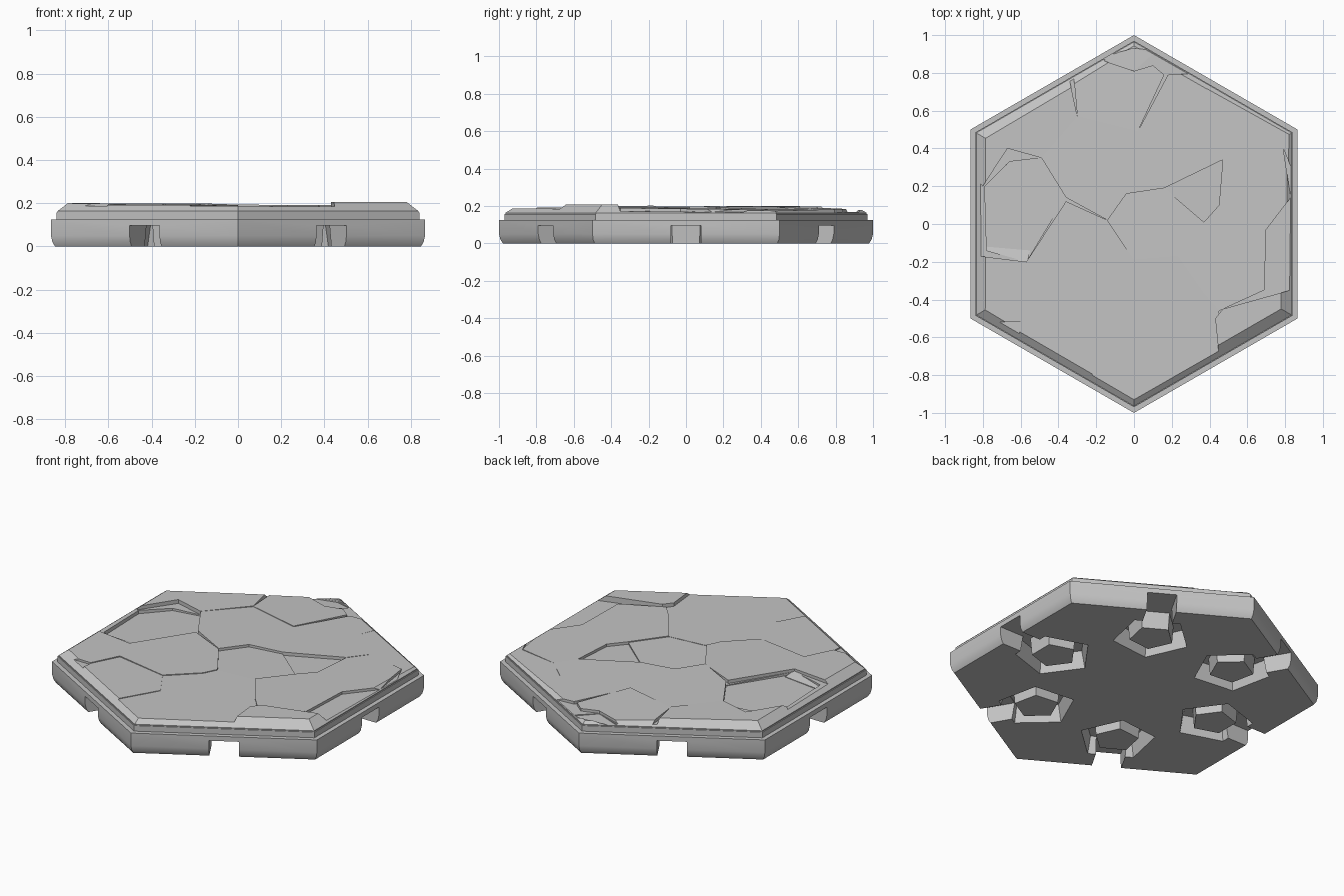
import bpy, bmesh, math
from mathutils import Vector

default = bpy.data.objects.get("Cube")
if default:
    bpy.data.objects.remove(default)

stone = bpy.data.materials.new("stone grey")
stone.use_nodes = True
GREY = (0.55, 0.55, 0.55, 1)
stone.diffuse_color = GREY
stone.node_tree.nodes["Principled BSDF"].inputs["Base Color"].default_value = GREY


def finish(bm, name):
    bmesh.ops.recalc_face_normals(bm, faces=bm.faces[:])
    mesh = bpy.data.meshes.new(name)
    bm.to_mesh(mesh)
    bm.free()
    mesh.materials.append(stone)
    obj = bpy.data.objects.new(name, mesh)
    bpy.context.collection.objects.link(obj)
    return obj


def ring(bm, sides, radius, z, turn, centre=(0, 0)):
    step = math.tau / sides
    return [bm.verts.new((centre[0] + radius * math.cos(turn + i * step),
                          centre[1] + radius * math.sin(turn + i * step), z))
            for i in range(sides)]


def bridge(bm, low, high):
    for i in range(len(low)):
        j = (i + 1) % len(low)
        bm.faces.new((low[i], low[j], high[j], high[i]))


def stack(name, profile):
    """Closed hexagonal solid from (radius, height) pairs."""
    bm = bmesh.new()
    rings = [ring(bm, 6, r, z, math.pi / 2) for r, z in profile]
    for low, high in zip(rings, rings[1:]):
        bridge(bm, low, high)
    bm.faces.new(rings[0])
    bm.faces.new(rings[-1])
    return finish(bm, name)


def prism(bm, points, bottom, height, slope=(0, 0)):
    """Upright prism whose top may lean along x and y."""
    n = len(points)
    cx = sum(p[0] for p in points) / n
    cy = sum(p[1] for p in points) / n
    low = [bm.verts.new((x, y, bottom)) for x, y in points]
    high = [bm.verts.new((x, y, height + (x - cx) * slope[0] + (y - cy) * slope[1]))
            for x, y in points]
    bridge(bm, low, high)
    bm.faces.new(low)
    bm.faces.new(high)


def cut(target, cutter):
    mod = target.modifiers.new("cut", "BOOLEAN")
    mod.operation = "DIFFERENCE"
    mod.solver = "EXACT"
    mod.object = cutter
    bpy.context.view_layer.objects.active = target
    bpy.ops.object.modifier_apply(modifier=mod.name)
    bpy.data.objects.remove(cutter)


def plate(name, points, height, slope=(0, 0)):
    """Stone plate trimmed by the sloping rim of the tile."""
    bm = bmesh.new()
    prism(bm, points, 0.14, height, slope)
    for i in range(6):
        a = i * math.pi / 3
        out = Vector((math.cos(a), math.sin(a), 0))
        for origin, normal in ((out * 0.835, out),
                               (out * 0.84 + Vector((0, 0, 0.16)), out + Vector((0, 0, 1.3)))):
            cut_edges = bmesh.ops.bisect_plane(
                bm, geom=bm.verts[:] + bm.edges[:] + bm.faces[:], dist=1e-5,
                plane_co=origin, plane_no=normal.normalized(), clear_outer=True)
            rim = [e for e in cut_edges["geom_cut"] if isinstance(e, bmesh.types.BMEdge)]
            if rim:
                bmesh.ops.holes_fill(bm, edges=rim, sides=0)
    return finish(bm, name)


# Base with rounded lower edge and a stepped ledge
base = stack("tile_base", [(0.978, 0), (0.992, 0.02), (1, 0.05), (1, 0.125),
                           (0.97, 0.125), (0.97, 0.158)])

# Connector sockets: a groove round a five-sided island, opened to each side
groove_bm, slot_bm = bmesh.new(), bmesh.new()
for i in range(6):
    a = i * math.pi / 3
    out = Vector((math.cos(a), math.sin(a)))
    side = Vector((-out.y, out.x))
    turn = a + math.pi / 5
    loops = [ring(groove_bm, 5, r, z, turn, out * 0.555)
             for r, z in ((0.215, -0.02), (0.19, 0.1), (0.13, 0.1), (0.12, -0.02))]
    for k in range(4):
        bridge(groove_bm, loops[k], loops[(k + 1) % 4])
    prism(slot_bm, [out * d + side * w for d, w in
                    ((0.68, -0.08), (0.95, -0.08), (0.95, 0.08), (0.68, 0.08))], -0.03, 0.097)
cut(base, finish(groove_bm, "groove_cutter"))
cut(base, finish(slot_bm, "slot_cutter"))

# Bed of rock under the plates, with sunken places
bed = plate("stone_bed", [(-1, -1), (1, -1), (1, 1), (-1, 1)], 0.176, (-.008, -.009))
for points, height, slope in (
        ([(-.79, .2), (-.66, .33), (-.49, .35), (-.36, .15), (-.57, -.2), (-.78, -.14)], .166, (.03, 0)),
        ([(-.18, .88), (0, .81), (.1, .9), (0, .93)], .162, (0, -.05))):
    hollow = bmesh.new()
    prism(hollow, points, 0.3, height, slope)
    cut(bed, finish(hollow, "hollow_cutter"))

# Broken stone plates, each slightly tilted
plate("centre_plate", [(-.14, .02), (-.04, .16), (.16, .19), (.37, .01), (.23, -.17), (0, -.19)],
      .183, (0, -.015))
plate("north_plate", [(-.14, .02), (-.04, .16), (.16, .19), (.47, .34), (.55, .45), (.36, .63),
                      (.42, .8), (.18, .79), (.02, .49), (-.3, .57), (-.49, .35), (-.36, .14)],
      .19, (-.012, -.015))
plate("front_left_plate", [(-.6, -.52), (-.52, -.36), (-.2, -.42), (-.1, -.58), (-.22, -.79),
                           (-.24, -.9), (-.62, -.7)], .192, (-.005, -.005))
plate("left_plate", [(-.9, -.52), (-.6, -.52), (-.52, -.36), (-.2, -.42), (-.04, -.27), (0, -.19),
                     (-.14, .02), (-.36, .12), (-.57, -.2), (-.9, -.16)], .197, (-.012, .005))
plate("recess_slope", [(-.78, -.2), (-.57, -.22), (-.55, -.14), (-.78, -.12)], .178, (0, -.25))
plate("front_plate", [(-.22, -.79), (-.1, -.58), (-.2, -.42), (-.04, -.27), (0, -.19), (.23, -.17),
                      (.37, -.37), (.14, -.64), (.37, -.37), (.45, -.46), (.47, -.75), (0, -1.1),
                      (-.24, -.9)], .187, (-.004, .002))
plate("front_right_plate", [(.43, -.5), (.47, -.45), (.9, -.33), (.9, -.6), (.46, -.8)], .207)
plate("right_plate", [(.37, .01), (.45, .1), (.47, .34), (.55, .45), (.79, .4), (.83, .14),
                      (.7, -.03), (.69, -.35), (.45, -.46), (.37, -.37), (.23, -.17)],
      .187, (-.008, -.01))
plate("back_right_plate", [(.42, .8), (.36, .63), (.55, .45), (.79, .4), (.9, .14), (.9, .6)],
      .178, (-.025, -.02))
plate("back_plate", [(-.33, .9), (-.3, .57), (.02, .49), (.16, .79), (.1, .84), (0, .81), (-.18, .87)],
      .187, (-.01, -.03))
plate("back_left_plate", [(-.9, .3), (-.8, .2), (-.67, .4), (-.49, .35), (-.3, .57), (-.36, .85), (-.9, .6)],
      .2, (-.01, 0))
plate("back_corner_plate", [(-.12, .9), (0, .93), (.1, .92), (0, 1.02)], .178)

# Soft lower edge, crisp elsewhere
bpy.ops.object.select_all(action="DESELECT")
base.select_set(True)
bpy.context.view_layer.objects.active = base
bpy.ops.object.shade_smooth_by_angle(angle=math.radians(30))
